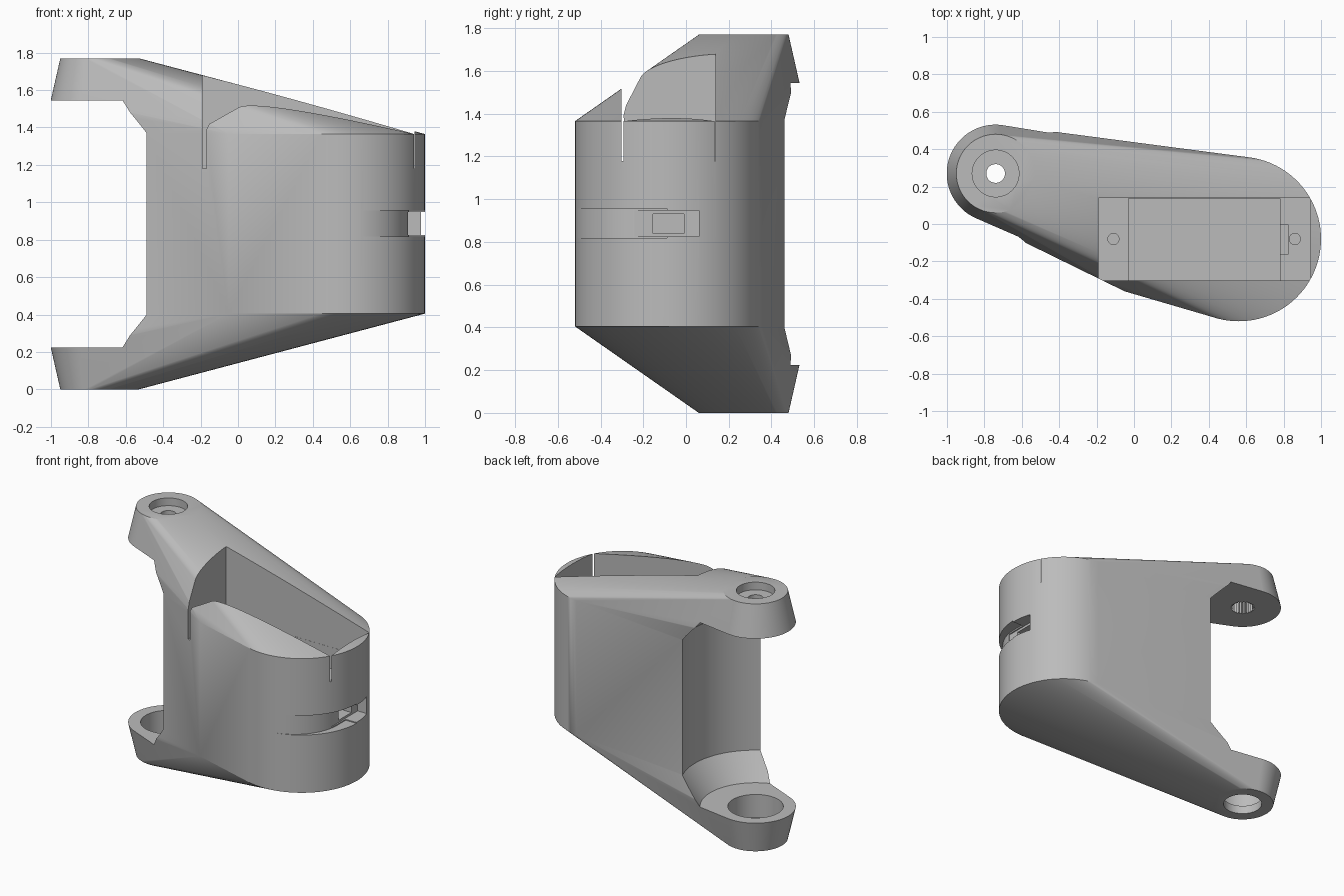
import bpy, bmesh, math
from mathutils import Vector

cube = bpy.data.objects.get("Cube")
if cube:
    bpy.data.objects.remove(cube, do_unlink=True)

MID = 0.885                      # mid height, the shell is symmetric about it
PIVOT = (-0.74, 0.27)            # axis of the two ears
LOW, HIGH = 0.405, 1.365         # straight part of the body


def ring(center, r, z, n=96):
    return [Vector((center[0] + r * math.cos(2 * math.pi * i / n),
                    center[1] + r * math.sin(2 * math.pi * i / n), z)) for i in range(n)]


def new_object(name, bm):
    bmesh.ops.recalc_face_normals(bm, faces=bm.faces)
    mesh = bpy.data.meshes.new(name)
    bm.to_mesh(mesh)
    bm.free()
    ob = bpy.data.objects.new(name, mesh)
    bpy.context.collection.objects.link(ob)
    return ob


def hull(name, points):
    bm = bmesh.new()
    for p in points:
        bm.verts.new(p)
    res = bmesh.ops.convex_hull(bm, input=bm.verts)
    junk = {g for g in res["geom_interior"] + res["geom_unused"]
            if isinstance(g, bmesh.types.BMVert)}
    bmesh.ops.delete(bm, geom=list(junk), context="VERTS")
    bmesh.ops.dissolve_limit(bm, angle_limit=0.002, verts=bm.verts, edges=bm.edges)
    return new_object(name, bm)


def prism(name, outline, z0, z1):
    bm = bmesh.new()
    face = bm.faces.new([bm.verts.new((x, y, z0)) for x, y in outline])
    top = bmesh.ops.extrude_face_region(bm, geom=[face])["geom"]
    bmesh.ops.translate(bm, vec=(0, 0, z1 - z0),
                        verts=[v for v in top if isinstance(v, bmesh.types.BMVert)])
    return new_object(name, bm)


def box(name, x0, x1, y0, y1, z0, z1):
    return prism(name, [(x0, y0), (x1, y0), (x1, y1), (x0, y1)], z0, z1)


def turned(name, center, profile, n=96):
    """Solid of stacked rings, profile is (radius, z) from bottom to top."""
    bm = bmesh.new()
    loops = [[bm.verts.new(p) for p in ring(center, r, z, n)] for r, z in profile]
    bm.faces.new(loops[0])
    bm.faces.new(loops[-1])
    for a, b in zip(loops, loops[1:]):
        for i in range(n):
            j = (i + 1) % n
            bm.faces.new((a[i], a[j], b[j], b[i]))
    return new_object(name, bm)


def combine(target, other, operation):
    mod = target.modifiers.new("combine", "BOOLEAN")
    mod.operation, mod.solver, mod.object = operation, "EXACT", other
    bpy.context.view_layer.objects.active = target
    bpy.ops.object.modifier_apply(modifier=mod.name)
    bpy.data.objects.remove(other, do_unlink=True)


# Shell: straight body plus two tapering ears
corners = [(-0.62, -0.08), (-0.05, -0.36), (-0.62, 0.497)]


def section(z):
    return ring((0.56, -0.08), 0.44, z) + [Vector((x, y, z)) for x, y in corners]


bracket = hull("bracket", section(LOW) + section(HIGH))
upper = section(HIGH) + ring(PIVOT, 0.2623, 1.54) + ring(PIVOT, 0.21, 1.77)
lower = [Vector((p.x, p.y, 2 * MID - p.z)) for p in upper]
combine(bracket, hull("upper_ear", upper), "UNION")
combine(bracket, hull("lower_ear", lower), "UNION")

# Round scoop between the ears
cutters = [turned("scoop", PIVOT, [(0.36, 0.225), (0.485, 0.4), (0.485, 1.37), (0.36, 1.545)])]

# Stepped rectangular pocket with screw holes and cable slot
cutters += [
    box("flange_pocket", -0.19, 0.945, -0.302, 0.138, 1.18, 2.0),
    box("deep_pocket", -0.03, 0.78, -0.301, 0.137, 0.6, 1.3),
    box("cable_slot", 0.77, 0.825, -0.16, -0.005, 0.84, 1.25),
    box("cable_passage", 0.76, 0.96, -0.155, -0.01, 0.84, 0.93),
    box("cable_window", 0.905, 1.1, -0.24, 0.06, 0.825, 0.947),
]
for x in (-0.11, 0.86):
    cutters.append(turned("screw_hole", (x, -0.08), [(0.03, 0.98), (0.03, 1.25)], 24))

# Shallow cable groove that deepens around the round end
arc = [(0.57 + 0.345 * math.sin(a), -0.18 - 0.34 * math.cos(a))
       for a in (math.pi / 2 * i / 24 for i in range(25))]
groove = arc + [(0.915, -0.09), (1.1, -0.09), (1.1, -0.6), (0.57, -0.6)]
cutters.append(prism("cable_groove", groove, 0.818, 0.957))

# Ear bores: stepped seat below, counterbore and splined socket above
cutters += [
    turned("lower_seat", PIVOT, [(0.18, 0.06), (0.18, 0.4)]),
    turned("lower_bore", PIVOT, [(0.13, -0.1), (0.13, 0.1)]),
    turned("upper_counterbore", PIVOT, [(0.125, 1.715), (0.125, 1.9)]),
    turned("upper_bore", PIVOT, [(0.05, 1.5), (0.05, 1.8)], 48),
]
teeth = 25
spline = []
for i in range(2 * teeth):
    r, a = (0.085, 0.07)[i % 2], math.pi * i / teeth
    spline.append((PIVOT[0] + r * math.cos(a), PIVOT[1] + r * math.sin(a)))
cutters.append(prism("spline_socket", spline, 1.45, 1.65))

for cutter in cutters:
    combine(bracket, cutter, "DIFFERENCE")

# One grey finish
grey = bpy.data.materials.new("plain_grey")
grey.use_nodes = True
colour = (0.5, 0.5, 0.5, 1)
grey.diffuse_color = colour
grey.node_tree.nodes["Principled BSDF"].inputs["Base Color"].default_value = colour
bracket.data.materials.clear()
bracket.data.materials.append(grey)
for poly in bracket.data.polygons:
    poly.material_index = 0

bpy.ops.object.select_all(action="DESELECT")
bracket.select_set(True)
bpy.context.view_layer.objects.active = bracket
bpy.ops.object.shade_smooth_by_angle(angle=math.radians(25))
